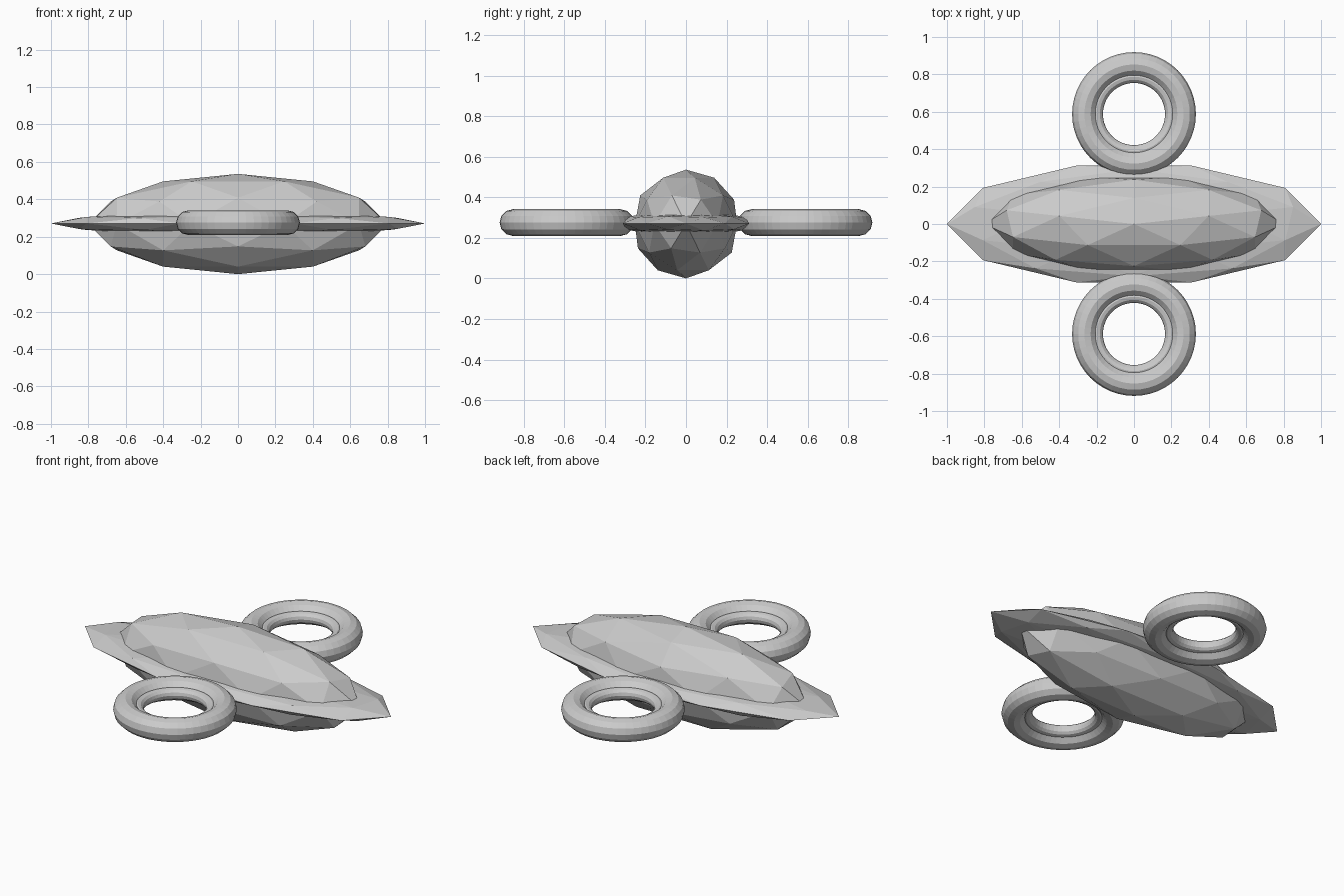
import bpy
import math

if "Cube" in bpy.data.objects:
    bpy.data.objects.remove(bpy.data.objects["Cube"])


def faceted_ellipsoid(name, z, scale):
    """Flat-shaded, stretched low-poly ball mirrored about x."""
    bpy.ops.mesh.primitive_ico_sphere_add(subdivisions=2, radius=1)
    ob = bpy.context.object
    ob.name = name
    ob.rotation_euler.z = math.pi / 2
    bpy.ops.object.transform_apply(rotation=True)
    ob.location.z = z
    ob.scale = scale
    bpy.ops.object.transform_apply(location=True, scale=True)
    return ob


def ring(name, y, z, major, minor):
    bpy.ops.mesh.primitive_torus_add(
        location=(0, y, z), major_radius=major, minor_radius=minor,
        major_segments=48, minor_segments=12)
    bpy.context.object.name = name


# Main hull and the thin plate around its waist
faceted_ellipsoid("hull", 0.268, (0.80, 0.265, 0.268))
faceted_ellipsoid("waist_plate", 0.271, (1.0, 0.328, 0.066))

# Side rings, each with a thin inner lip
for side, y in (("front", -0.588), ("back", 0.588)):
    ring(side + "_ring", y, 0.275, 0.265, 0.066)
    ring(side + "_ring_lip", y, 0.275, 0.199, 0.033)
